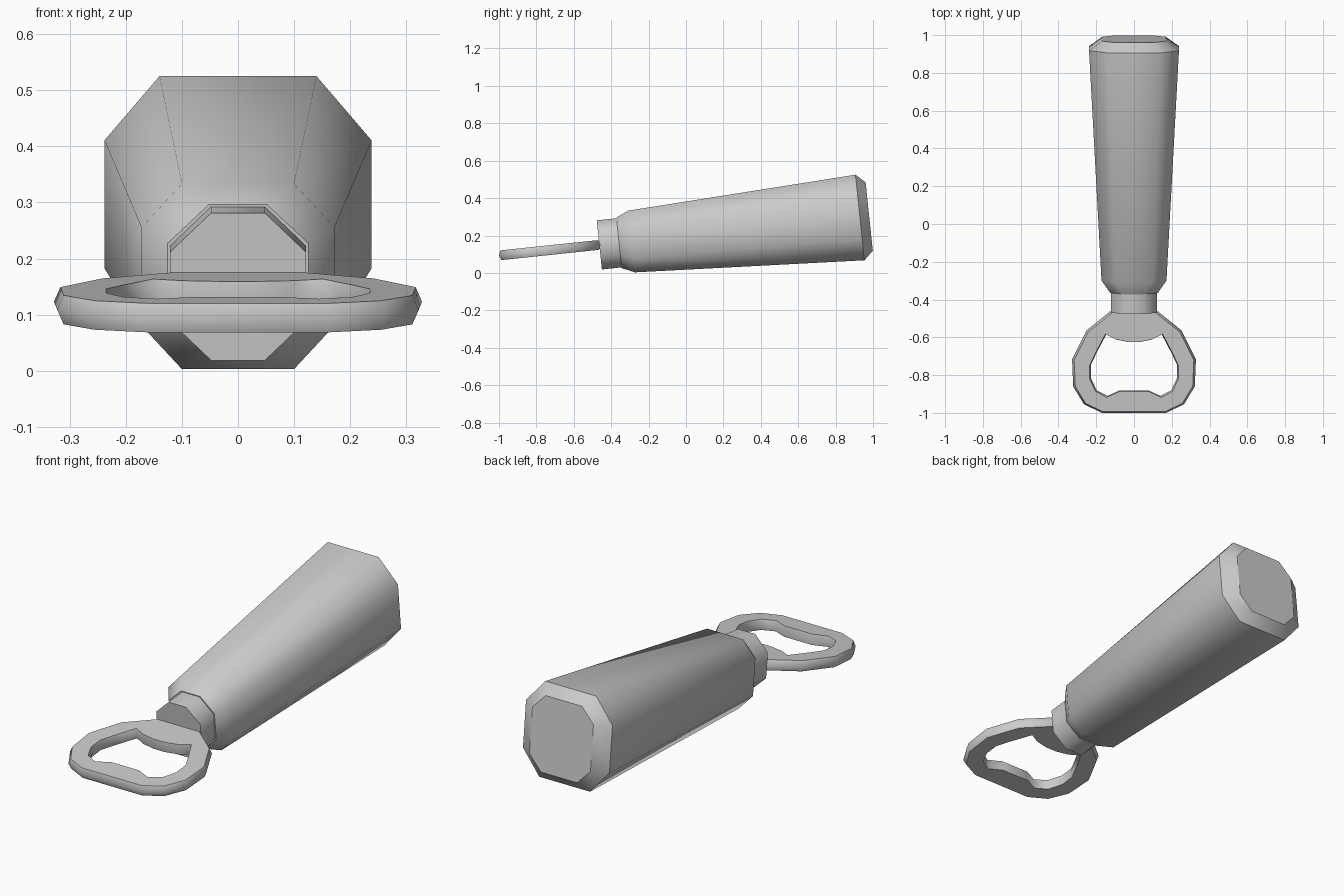
import bpy, bmesh, math
from mathutils import Matrix

cube = bpy.data.objects.get("Cube")
if cube:
    bpy.data.objects.remove(cube)

# One grey for the whole tool
grey = bpy.data.materials.new("grey_metal")
grey.use_nodes = True
colour = (0.6, 0.6, 0.6, 1)
grey.diffuse_color = colour
grey.node_tree.nodes["Principled BSDF"].inputs["Base Color"].default_value = colour

# The tool lies along y, tipped up towards the back
TILT = Matrix.Translation((0, 0, 0.1985)) @ Matrix.Rotation(math.radians(6), 4, "X")


def finish(bm, name):
    bmesh.ops.recalc_face_normals(bm, faces=bm.faces)
    bm.transform(TILT)
    mesh = bpy.data.meshes.new(name)
    bm.to_mesh(mesh)
    bm.free()
    mesh.materials.append(grey)
    obj = bpy.data.objects.new(name, mesh)
    bpy.context.collection.objects.link(obj)
    return obj


def join_rings(bm, a, b):
    """Smooth wall of quads between two vertex loops."""
    n = len(a)
    for i in range(n):
        j = (i + 1) % n
        bm.faces.new((a[i], a[j], b[j], b[i])).smooth = True


def octagon_loft(name, sections, sharp=()):
    """Sections: (y, flat half width, half height, half width, side half height)."""
    bm = bmesh.new()
    rings = []
    for y, fx, h, w, fz in sections:
        quarter = [(fx, h), (w, fz)]
        right = quarter + [(x, -z) for x, z in reversed(quarter)]
        loop = right + [(-x, z) for x, z in reversed(right)]
        rings.append([bm.verts.new((x, y, z)) for x, z in loop])
    for a, b in zip(rings, rings[1:]):
        join_rings(bm, a, b)
    for ring in (rings[0], rings[-1]):
        bm.faces.new(ring)
    for k in {0, len(rings) - 1, *sharp}:
        for e in bm.edges:
            if all(v in rings[k] for v in e.verts):
                e.smooth = False
    return finish(bm, name)


# Flared handle with chamfered ends
octagon_loft("handle", [
    (-0.36, 0.052, 0.136, 0.126, 0.066),
    (-0.292, 0.10, 0.166, 0.172, 0.088),
    (0.935, 0.14, 0.23, 0.238, 0.115),
    (0.985, 0.10, 0.184, 0.168, 0.112),
], sharp=(2,))

# Collar between handle and head
octagon_loft("collar", [
    (-0.466, 0.048, 0.132, 0.121, 0.062),
    (-0.35, 0.048, 0.132, 0.121, 0.062),
])

# Flat opener head with a shaped hole
outer = [(0.17, -1.005), (0.265, -0.96), (0.322, -0.865),
         (0.328, -0.72), (0.25, -0.565), (0.12, -0.46)]
hole = [(0.075, -0.885), (0.14, -0.915), (0.198, -0.885), (0.228, -0.82),
        (0.228, -0.75), (0.2, -0.69), (0.147, -0.588), (0.095, -0.615), (0.03, -0.628)]
HALF = 0.026
CENTRE = -0.75

bm = bmesh.new()
rims = {-1: [], 1: []}
for half_loop, inset in ((outer, 0.965), (hole, 1.03)):
    loop = half_loop + [(-x, y) for x, y in reversed(half_loop)]
    rings = []
    for side in (-1, 0, 1):
        s = inset if side else 1
        rings.append([bm.verts.new((x * s, CENTRE + (y - CENTRE) * s, side * HALF))
                      for x, y in loop])
    join_rings(bm, rings[0], rings[1])
    join_rings(bm, rings[1], rings[2])
    for side, ring in ((-1, rings[0]), (1, rings[2])):
        for i, v in enumerate(ring):
            edge = bm.edges.get((v, ring[i - 1]))
            edge.smooth = False
            rims[side].append(edge)
for side, edges in rims.items():
    bmesh.ops.triangle_fill(bm, edges=edges, use_beauty=True,
                            normal=(0, 0, side))
for f in bm.faces:
    if all(abs(abs(v.co.z) - HALF) < 0.001 for v in f.verts) and abs(sum(v.co.z for v in f.verts)) > HALF * 2:
        f.smooth = False
finish(bm, "opener_head")
